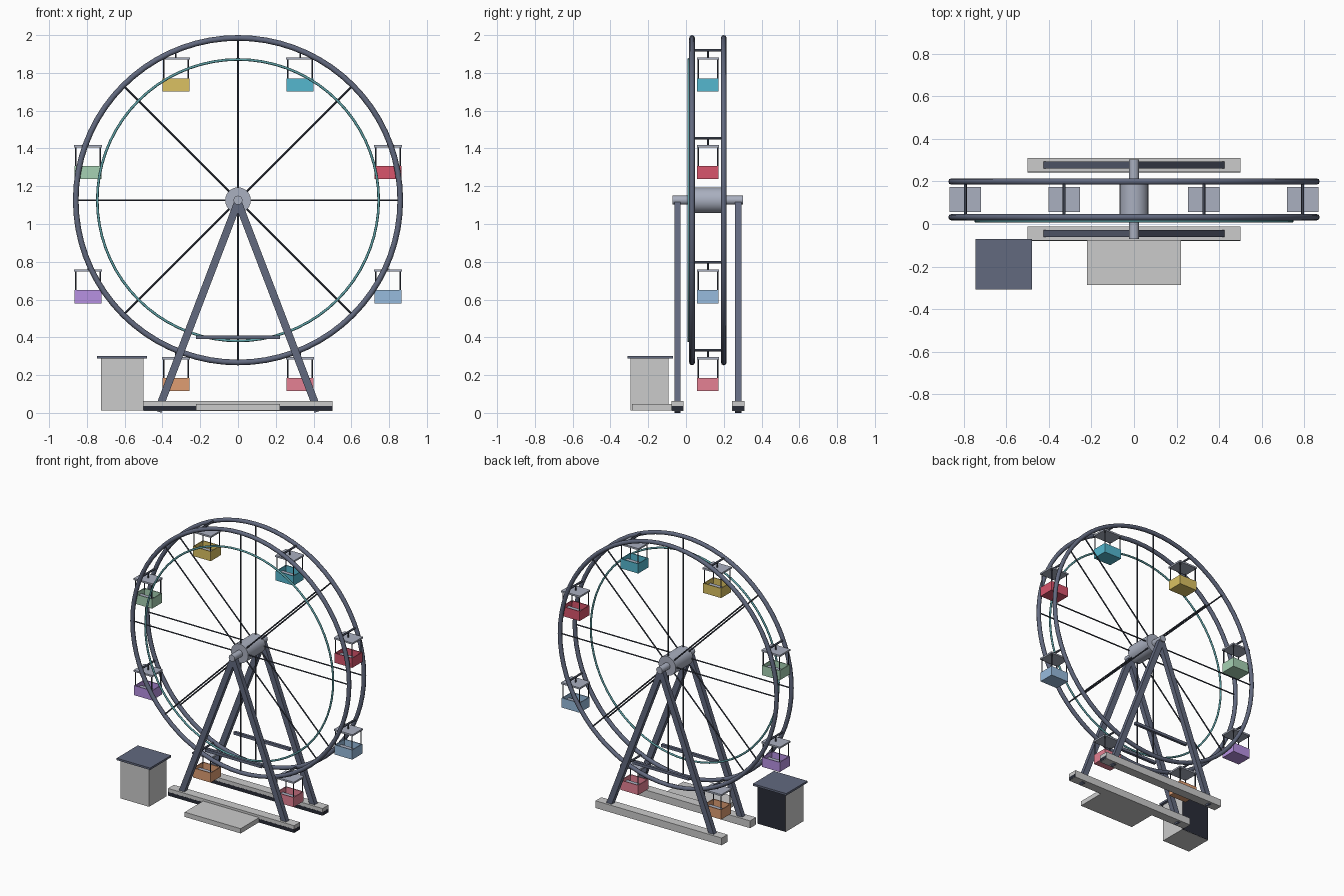
import bpy, math
from mathutils import Vector, Matrix

if "Cube" in bpy.data.objects:
    bpy.data.objects.remove(bpy.data.objects["Cube"])

CY, CZ = 0.116, 1.126          # wheel centre
R = 0.859                      # rim radius
RING_Y = (CY - 0.084, CY + 0.084)
FRAME_Y = (CY - 0.161, CY + 0.161)


def material(name, rgb):
    m = bpy.data.materials.new(name)
    m.diffuse_color = [(c / 255) ** 2.2 for c in rgb] + [1]
    m.use_nodes = True
    m.node_tree.nodes["Principled BSDF"].inputs["Base Color"].default_value = m.diffuse_color
    return m


STEEL = material("steel", (98, 105, 126))
DARK = material("dark_steel", (66, 71, 84))
SILVER = material("silver", (168, 174, 190))
TEAL = material("teal", (95, 160, 165))
BLACK = material("dark_panel", (45, 48, 58))


def finish(name, mat, smooth=False):
    o = bpy.context.object
    o.name = name
    if mat:
        o.data.materials.append(mat)
    if smooth:
        bpy.ops.object.shade_smooth_by_angle(angle=math.radians(50))
    return o


def box(name, lo, hi, mat=None):
    lo, hi = Vector(lo), Vector(hi)
    bpy.ops.mesh.primitive_cube_add(size=1)
    o = finish(name, mat)
    o.data.transform(Matrix.Translation((lo + hi) / 2) @ Matrix.Diagonal((*(hi - lo), 1)))
    return o


def rod(name, a, b, r, mat, sides=8):
    a, b = Vector(a), Vector(b)
    bpy.ops.mesh.primitive_cylinder_add(vertices=sides, radius=r, depth=(b - a).length)
    o = finish(name, mat, True)
    o.location = (a + b) / 2
    o.rotation_euler = (b - a).to_track_quat('Z', 'Y').to_euler()
    return o


def ring(name, y, major, minor, mat):
    bpy.ops.mesh.primitive_torus_add(major_radius=major, minor_radius=minor,
                                     major_segments=72, minor_segments=8,
                                     location=(0, y, CZ), rotation=(math.pi / 2, 0, 0))
    return finish(name, mat, True)


# Wheel rims and spokes
for side, y in zip(("front", "back"), RING_Y):
    ring(side + "_rim", y, R, 0.015, STEEL)
    for i in range(8):
        a = i * math.pi / 4
        d = Vector((math.cos(a), 0, math.sin(a)))
        c = Vector((0, y, CZ))
        rod(side + "_spoke", c + d * 0.05, c + d * R, 0.005, DARK, 6)

# Light ring on the front of the spokes
ring("light_ring", 0.014, 0.745, 0.007, TEAL)

# Hub and axle
rod("hub", (0, CY - 0.098, CZ), (0, CY + 0.098, CZ), 0.068, SILVER, 24)
rod("axle", (0, CY - 0.187, CZ), (0, CY + 0.187, CZ), 0.024, SILVER, 16)

# Gondolas
COLORS = [("red", (215, 85, 108)), ("cyan", (85, 182, 206)), ("yellow", (218, 192, 98)),
          ("green", (165, 208, 178)), ("purple", (182, 144, 226)), ("orange", (222, 156, 114)),
          ("pink", (228, 128, 146)), ("blue", (150, 186, 220))]
W, D, T = 0.071, 0.057, 0.006   # half width, half depth, wall thickness
for i, (cname, rgb) in enumerate(COLORS):
    a = math.radians(22.5 + 45 * i)
    x, z = R * math.cos(a), CZ + R * math.sin(a)
    paint = material(cname, rgb)
    n = cname + "_gondola_"
    rod(n + "crossbar", (x, RING_Y[0], z), (x, RING_Y[1], z), 0.007, DARK)
    rod(n + "hanger", (x, CY, z), (x, CY, z - 0.042), 0.005, DARK, 6)
    box(n + "roof", (x - 0.074, CY - 0.059, z - 0.049), (x + 0.074, CY + 0.059, z - 0.037), SILVER)
    zb, zt = z - 0.217, z - 0.148
    box(n + "floor", (x - W, CY - D, zb), (x + W, CY + D, zb + T), paint)
    box(n + "bench", (x - W + T, CY - 0.016, zb + T), (x + W - T, CY + 0.016, zb + 0.045), SILVER)
    for s in (-1, 1):
        xs, ys = sorted((x + s * W, x + s * (W - T))), sorted((CY + s * D, CY + s * (D - T)))
        box(n + "end_wall", (xs[0], CY - D, zb), (xs[1], CY + D, zt), paint)
        box(n + "side_wall", (x - W, ys[0], zb), (x + W, ys[1], zt), paint)
        for t in (-1, 1):
            px, py = x + s * (W - 0.006), CY + t * (D - 0.006)
            rod(n + "post", (px, py, zt - 0.01), (px, py, z - 0.045), 0.004, DARK, 6)

# Support frames: legs, brace and ground beam
for side, y in zip(("front", "back"), FRAME_Y):
    for s in (-1, 1):
        foot, top = Vector((s * 0.425, y, 0.0075)), Vector((0, y, CZ - 0.01))
        v = top - foot
        leg = box(side + "_leg", (-0.02, -0.017, -v.length / 2), (0.02, 0.017, v.length / 2), STEEL)
        leg.location = (foot + top) / 2
        leg.rotation_euler = (0, math.atan2(v.x, v.z), 0)
    box(side + "_brace", (-0.222, y - 0.01, 0.39), (0.222, y + 0.01, 0.41), STEEL)
    box(side + "_ground_beam", (-0.5, y - 0.033, 0.01), (0.5, y + 0.033, 0.062))
    box(side + "_beam_front_trim", (-0.5, y - 0.034, 0.012), (0.5, y - 0.03, 0.036), BLACK)
    box(side + "_beam_end_trim", (0.497, y - 0.03, 0.012), (0.501, y + 0.03, 0.036), BLACK)

# Boarding platform
box("boarding_platform", (-0.222, -0.287, 0.012), (0.222, -0.07, 0.046))

# Ticket booth
box("booth_body", (-0.725, -0.293, 0.012), (-0.5, -0.093, 0.288))
box("booth_back_panel", (-0.724, -0.095, 0.013), (-0.501, -0.092, 0.287), BLACK)
box("booth_roof", (-0.746, -0.309, 0.287), (-0.481, -0.07, 0.301), STEEL)
